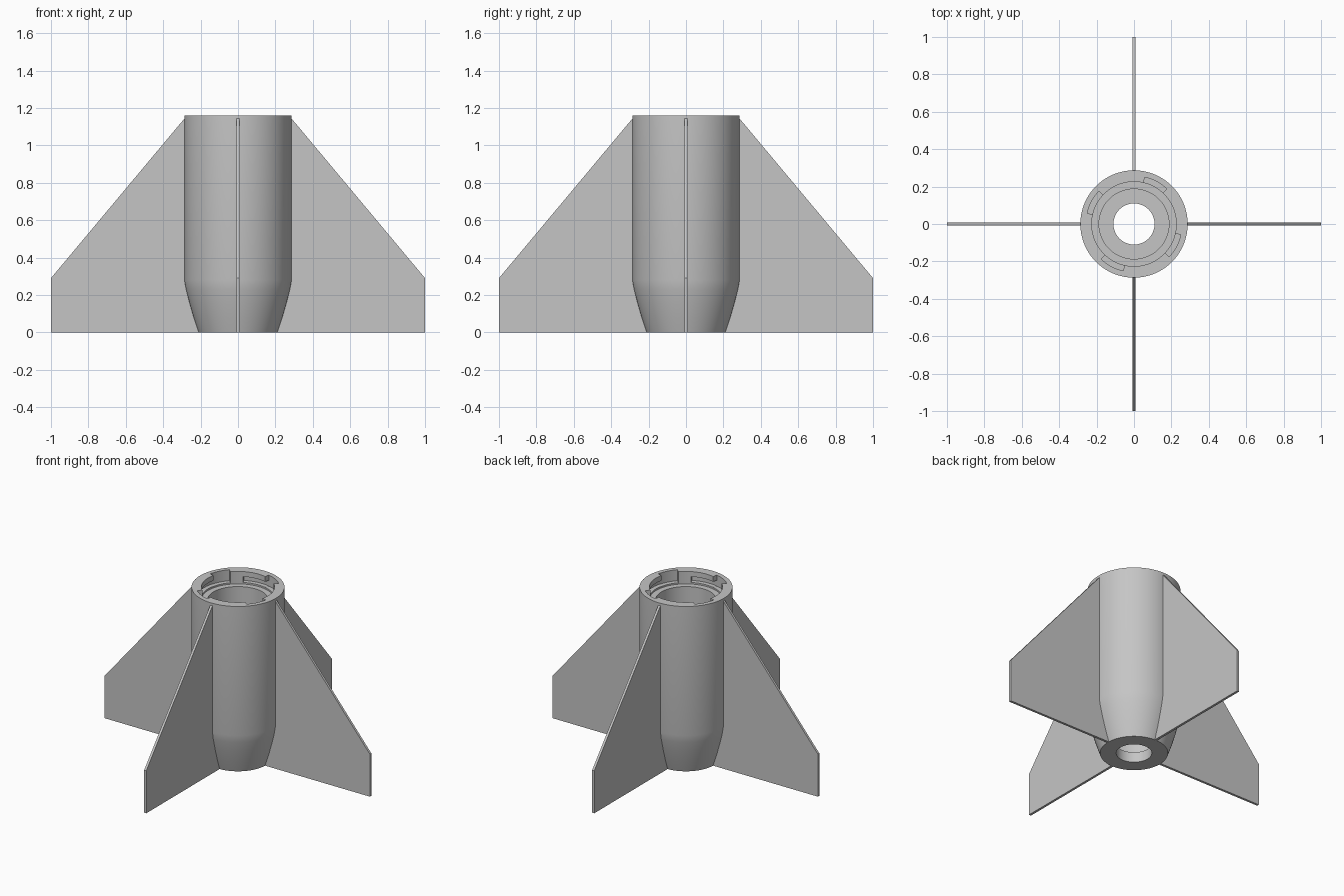
import bpy, bmesh, math
from mathutils import Matrix

cube = bpy.data.objects.get("Cube")
if cube:
    bpy.data.objects.remove(cube, do_unlink=True)

HEIGHT = 1.16
OUTER = 0.287
SEGMENTS = 96

grey = bpy.data.materials.new("plain grey")
grey.use_nodes = True
grey.diffuse_color = (0.56, 0.56, 0.56, 1)
grey.node_tree.nodes["Principled BSDF"].inputs["Base Color"].default_value = grey.diffuse_color


def make_object(name, bm):
    bmesh.ops.recalc_face_normals(bm, faces=bm.faces)
    mesh = bpy.data.meshes.new(name)
    bm.to_mesh(mesh)
    bm.free()
    mesh.materials.append(grey)
    obj = bpy.data.objects.new(name, mesh)
    bpy.context.collection.objects.link(obj)
    return obj


def sweep(bm, profile, start, end, steps):
    """Turn a closed (radius, z) profile about the z axis, capping partial turns."""
    full = end - start >= 360
    rings = []
    for i in range(steps if full else steps + 1):
        a = math.radians(start + (end - start) * i / steps)
        rings.append([bm.verts.new((r * math.cos(a), r * math.sin(a), z)) for r, z in profile])
    n = len(profile)
    for i in range(steps):
        a, b = rings[i], rings[(i + 1) % len(rings)]
        for j in range(n):
            k = (j + 1) % n
            bm.faces.new((a[j], a[k], b[k], b[j]))
    if not full:
        bm.faces.new(rings[0])
        bm.faces.new(rings[-1])


def sector_cutters(name, r_out, z_low, z_high, start, end):
    """Four matching ring sectors, one per quarter turn."""
    bm = bmesh.new()
    profile = [(0.2, z_low), (r_out, z_low), (r_out, z_high), (0.2, z_high)]
    for turn in range(4):
        sweep(bm, profile, start + 90 * turn, end + 90 * turn, 10)
    obj = make_object(name, bm)
    obj.hide_render = True
    return obj


# Hollow body: tapered tail, straight tube, stepped socket and bore
bm = bmesh.new()
sweep(bm, [
    (0.11, 0), (0.21, 0), (0.237, 0.08), (0.26, 0.16), (0.278, 0.23), (OUTER, 0.28),
    (OUTER, HEIGHT), (0.226, HEIGHT), (0.226, 1.075), (0.187, 1.075),
    (0.187, 0.07), (0.11, 0.07)], 0, 360, SEGMENTS)
body = make_object("body_tube", bm)

# Twist-lock socket: open entry notches, each leading to a channel under the lip
cutters = [sector_cutters("entry_notch_cutter", 0.257, 1.085, 1.2, 47, 77),
           sector_cutters("lock_channel_cutter", 0.256, 1.086, 1.125, 76, 117)]
bpy.context.view_layer.objects.active = body
for cutter in cutters:
    mod = body.modifiers.new(cutter.name, 'BOOLEAN')
    mod.operation = 'DIFFERENCE'
    mod.solver = 'EXACT'
    mod.object = cutter
    bpy.ops.object.modifier_apply(modifier=mod.name)
    bpy.data.objects.remove(cutter, do_unlink=True)

bpy.ops.object.select_all(action='DESELECT')
body.select_set(True)
bpy.ops.object.shade_smooth_by_angle(angle=math.radians(30))

# Four thin swept fins, rooted inside the body wall
FIN_OUTLINE = [(0.2, 0), (1, 0), (1, 0.29), (0.285, 1.145), (0.275, 1.145), (0.275, 0.3)]
HALF_THICKNESS = 0.008
for turn, side in enumerate(("left", "back", "right", "front")):
    bm = bmesh.new()
    face = bm.faces.new([bm.verts.new((x, -HALF_THICKNESS, z)) for x, z in FIN_OUTLINE])
    moved = bmesh.ops.extrude_face_region(bm, geom=[face])["geom"]
    bmesh.ops.translate(bm, vec=(0, 2 * HALF_THICKNESS, 0),
                        verts=[v for v in moved if isinstance(v, bmesh.types.BMVert)])
    bm.transform(Matrix.Rotation(math.radians(90 * turn), 4, 'Z'))
    make_object(side + "_fin", bm)
